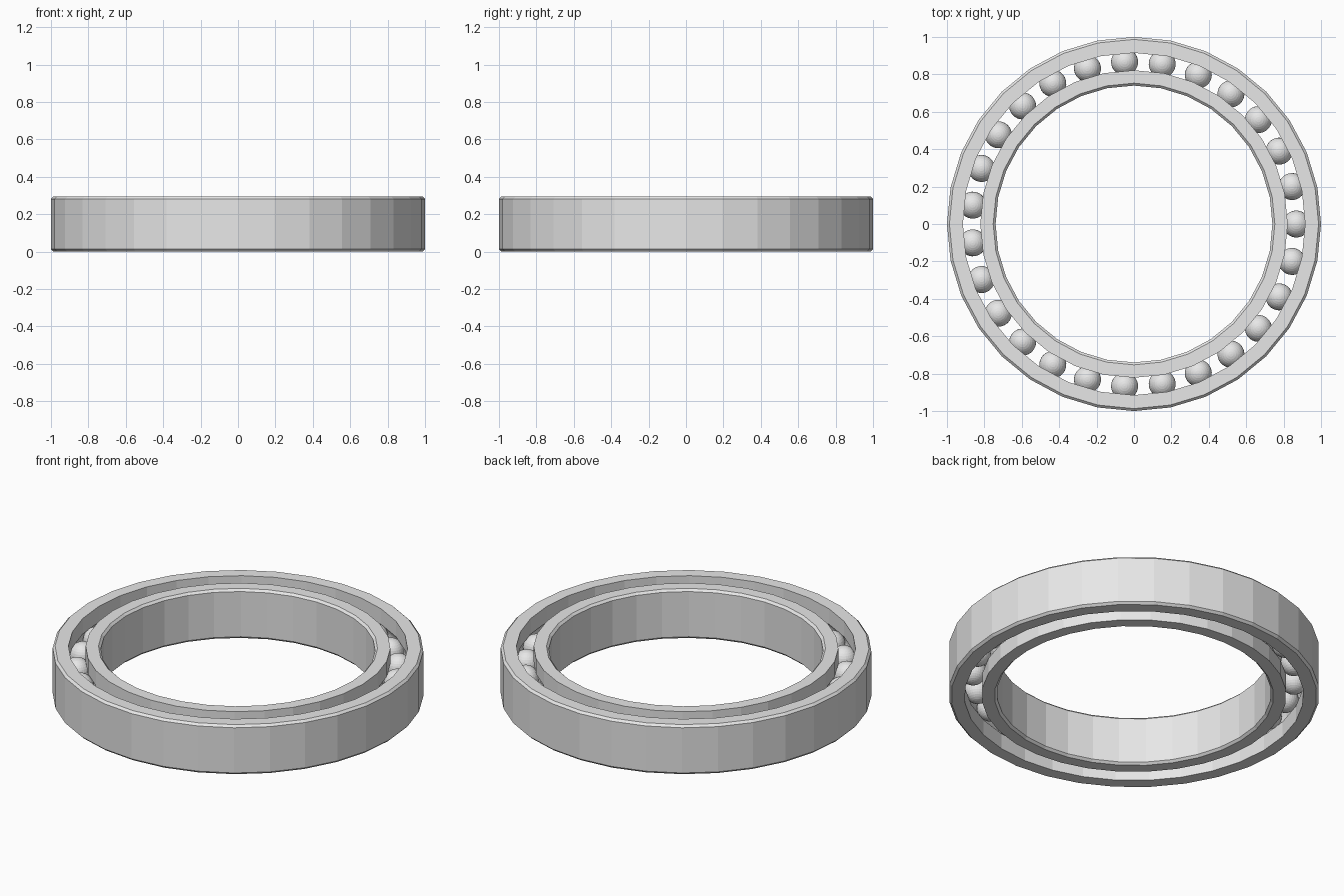
import bpy, bmesh
from math import sin, cos, pi, acos, radians

cube = bpy.data.objects.get("Cube")
if cube:
    bpy.data.objects.remove(cube)

HEIGHT, CHAMFER = 0.295, 0.013
SIDES, BALLS = 32, 27
PITCH, BALL_R = 0.868, 0.072
MID = HEIGHT / 2

# One brushed steel colour for everything
steel = bpy.data.materials.new("steel grey")
steel.use_nodes = True
steel.diffuse_color = (0.8, 0.8, 0.8, 1)
steel.node_tree.nodes["Principled BSDF"].inputs["Base Color"].default_value = steel.diffuse_color


def add_object(name, bm):
    bmesh.ops.recalc_face_normals(bm, faces=bm.faces)
    mesh = bpy.data.meshes.new(name)
    bm.to_mesh(mesh)
    bm.free()
    mesh.materials.append(steel)
    obj = bpy.data.objects.new(name, mesh)
    bpy.context.collection.objects.link(obj)
    return obj


def race(name, plain, grooved):
    """Ring with a chamfered plain wall and a ball groove in the other wall."""
    side = 1 if plain > grooved else -1
    inset = plain - side * CHAMFER
    profile = [(grooved, 0), (inset, 0), (plain, CHAMFER),
               (plain, HEIGHT - CHAMFER), (inset, HEIGHT), (grooved, HEIGHT)]
    # Groove arc, from the top lip down to the bottom lip
    half = acos(abs(grooved - PITCH) / BALL_R)
    for i in range(9):
        a = half * (1 - i / 4)
        profile.append((PITCH + side * BALL_R * cos(a), MID + BALL_R * sin(a)))
    # Sweep the closed profile around the axis
    bm = bmesh.new()
    loops = []
    for s in range(SIDES):
        t = 2 * pi * s / SIDES
        loops.append([bm.verts.new((r * cos(t), r * sin(t), z)) for r, z in profile])
    n = len(profile)
    for s in range(SIDES):
        a, b = loops[s], loops[(s + 1) % SIDES]
        for i in range(n):
            j = (i + 1) % n
            bm.faces.new((a[i], b[i], b[j], a[j]))
    return add_object(name, bm)


race("outer_race", 1.0, 0.915)
race("inner_race", 0.74, 0.822)

# Balls share one mesh and are spaced evenly around the groove
bm = bmesh.new()
bmesh.ops.create_uvsphere(bm, u_segments=32, v_segments=16, radius=BALL_R)
first = add_object("ball_1", bm)
for i in range(BALLS):
    ball = first if i == 0 else bpy.data.objects.new(f"ball_{i + 1}", first.data)
    if i:
        bpy.context.collection.objects.link(ball)
    t = 2 * pi * i / BALLS
    ball.location = (PITCH * cos(t), PITCH * sin(t), MID)
    ball.rotation_euler.z = t
